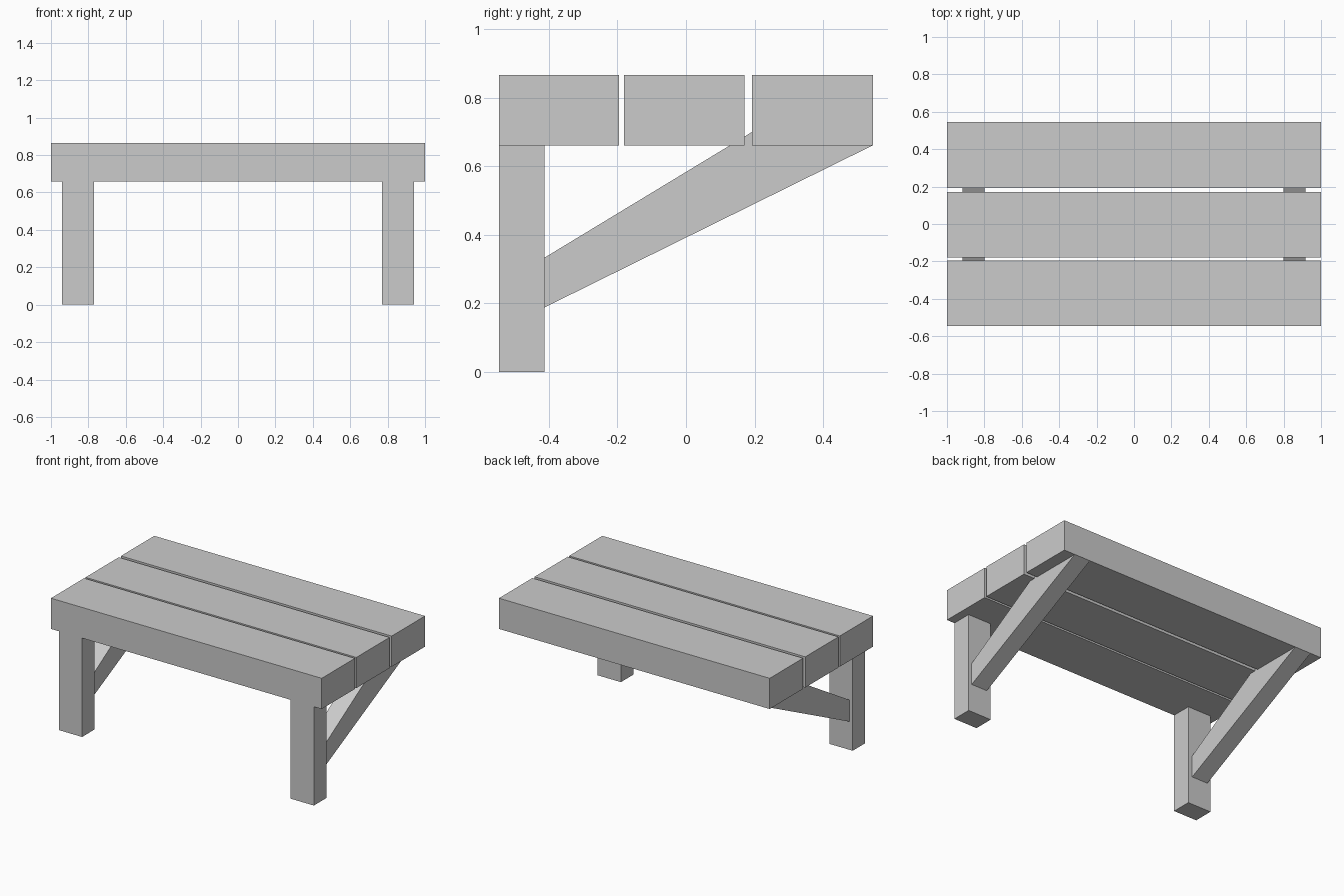
import bpy
import bmesh

cube = bpy.data.objects.get("Cube")
if cube:
    bpy.data.objects.remove(cube, do_unlink=True)

GREY = (0.6, 0.6, 0.6, 1)
mat = bpy.data.materials.new("plain grey")
mat.use_nodes = True
mat.diffuse_color = GREY
mat.node_tree.nodes["Principled BSDF"].inputs["Base Color"].default_value = GREY


def extrude_profile(name, profile, x0, x1):
    """Extrude a (y, z) outline along x."""
    bm = bmesh.new()
    face = bm.faces.new([bm.verts.new((x0, y, z)) for y, z in profile])
    result = bmesh.ops.extrude_face_region(bm, geom=[face])
    moved = [v for v in result["geom"] if isinstance(v, bmesh.types.BMVert)]
    bmesh.ops.translate(bm, verts=moved, vec=(x1 - x0, 0, 0))
    bmesh.ops.recalc_face_normals(bm, faces=bm.faces)
    mesh = bpy.data.meshes.new(name)
    bm.to_mesh(mesh)
    bm.free()
    mesh.materials.append(mat)
    obj = bpy.data.objects.new(name, mesh)
    bpy.context.collection.objects.link(obj)
    return obj


def box(name, x, y, z):
    outline = [(y[0], z[0]), (y[1], z[0]), (y[1], z[1]), (y[0], z[1])]
    return extrude_profile(name, outline, *x)


SEAT_Z, TOP_Z = 0.66, 0.865
FRONT, BACK, LEG_BACK = -0.545, 0.545, -0.413

# Three seat planks with narrow gaps
for name, y in (("front_plank", (FRONT, -0.195)),
                ("middle_plank", (-0.18, 0.17)),
                ("back_plank", (0.193, BACK))):
    box(name, (-1, 1), y, (SEAT_Z, TOP_Z))

# Diagonal brace, its upper end buried in the back plank
brace = [(LEG_BACK, 0.188), (BACK - 0.002, SEAT_Z), (0.32, 0.777), (LEG_BACK, 0.333)]

# Legs and braces, one of each per side
for side, sign in (("left", 1), ("right", -1)):
    box(side + "_leg", (0.77 * sign, 0.942 * sign), (FRONT, LEG_BACK), (0, SEAT_Z))
    extrude_profile(side + "_brace", brace, 0.8 * sign, 0.918 * sign)
